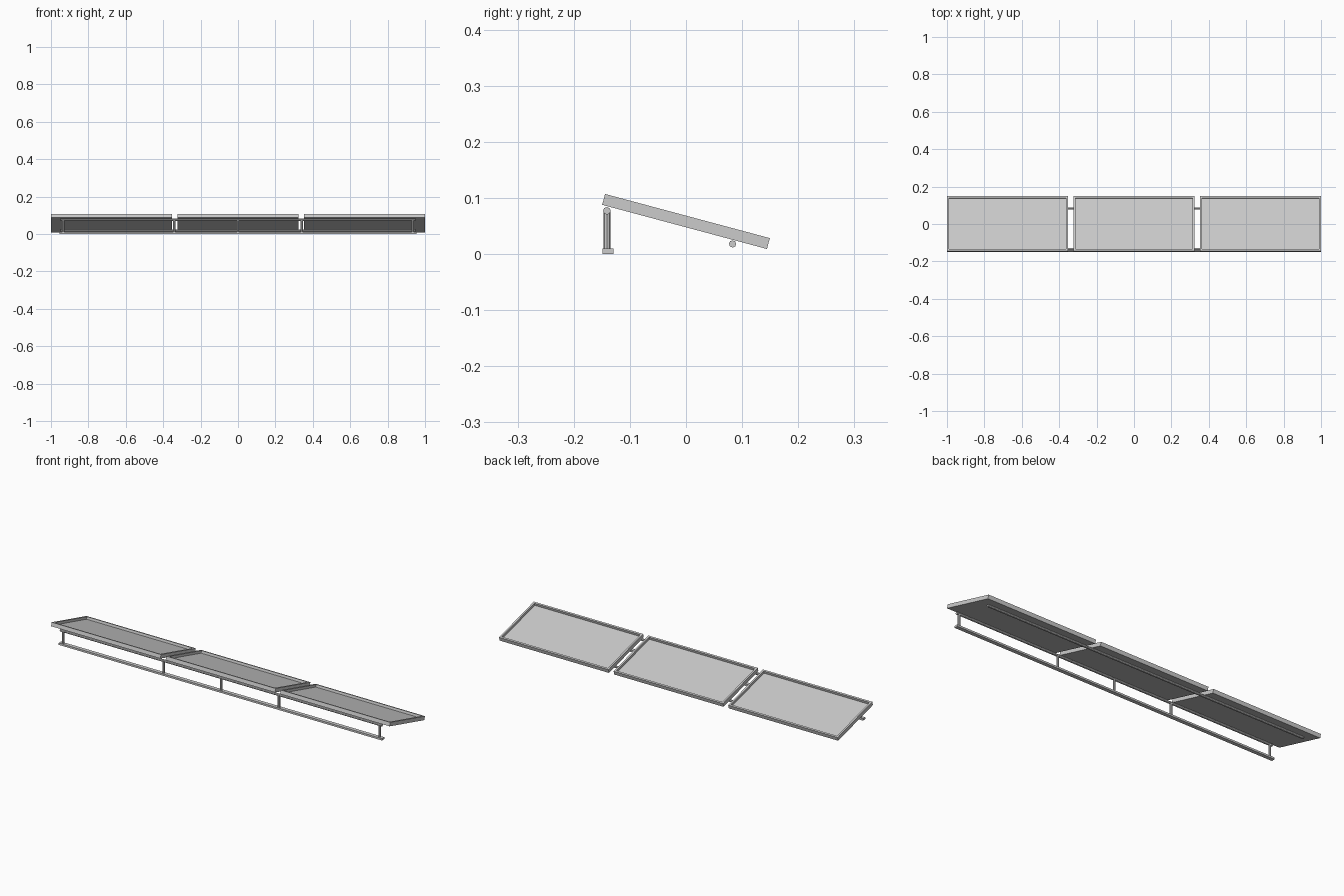
import bpy, bmesh
from math import radians
from mathutils import Matrix, Vector

if "Cube" in bpy.data.objects:
    bpy.data.objects.remove(bpy.data.objects["Cube"])

TILT = radians(-15)
W, L, T = 0.646, 0.304, 0.02      # panel width, length, thickness
BORDER, DEPTH = 0.014, 0.013      # frame lip width, recess depth
FRONT_Y = -0.141


def finish(bm, name):
    bmesh.ops.recalc_face_normals(bm, faces=bm.faces[:])
    me = bpy.data.meshes.new(name)
    bm.to_mesh(me)
    bm.free()
    ob = bpy.data.objects.new(name, me)
    bpy.context.collection.objects.link(ob)
    return ob


def box(name, center, size):
    bm = bmesh.new()
    bmesh.ops.create_cube(bm, size=1, matrix=Matrix.Translation(center) @ Matrix.Diagonal((*size, 1)))
    return finish(bm, name)


def tube(name, a, b, r, sides=8):
    a, b = Vector(a), Vector(b)
    d = b - a
    rot = d.to_track_quat('Z', 'Y').to_matrix().to_4x4()
    bm = bmesh.new()
    bmesh.ops.create_cone(bm, cap_ends=True, segments=sides, radius1=r, radius2=r, depth=d.length,
                          matrix=Matrix.Translation((a + b) / 2) @ rot)
    return finish(bm, name)


# Tilted panels: a slab whose top face is inset and sunk to leave a raised frame
def panel(name, x):
    bm = bmesh.new()
    bmesh.ops.create_cube(bm, size=1, matrix=Matrix.Diagonal((W, L, T, 1)))
    bm.faces.ensure_lookup_table()
    top = max(bm.faces, key=lambda f: f.calc_center_median().z)
    bmesh.ops.inset_region(bm, faces=[top], thickness=BORDER)
    r = bmesh.ops.extrude_face_region(bm, geom=[top])
    verts = [g for g in r['geom'] if isinstance(g, bmesh.types.BMVert)]
    bmesh.ops.translate(bm, verts=verts, vec=(0, 0, -DEPTH))
    if top.is_valid:
        bmesh.ops.delete(bm, geom=[top], context='FACES_ONLY')
    bmesh.ops.transform(bm, verts=bm.verts[:],
                        matrix=Matrix.Translation((x, 0, 0.058)) @ Matrix.Rotation(TILT, 4, 'X'))
    finish(bm, name)


for label, x in (("left", -0.677), ("middle", 0), ("right", 0.677)):
    panel("panel_" + label, x)

# Long support tubes
tube("front_rail", (-0.95, FRONT_Y, 0.077), (0.95, FRONT_Y, 0.077), 0.0068)
tube("rear_rail", (-0.95, 0.083, 0.018), (0.95, 0.083, 0.018), 0.0065)

# Base bar and upright posts
box("base_bar", (0, -0.139, 0.005), (1.91, 0.02, 0.01))
for i, x in enumerate((-0.935, -0.341, 0, 0.341, 0.935)):
    tube(f"post_{i + 1}", (x, FRONT_Y, 0.005), (x, FRONT_Y, 0.077), 0.0062)
